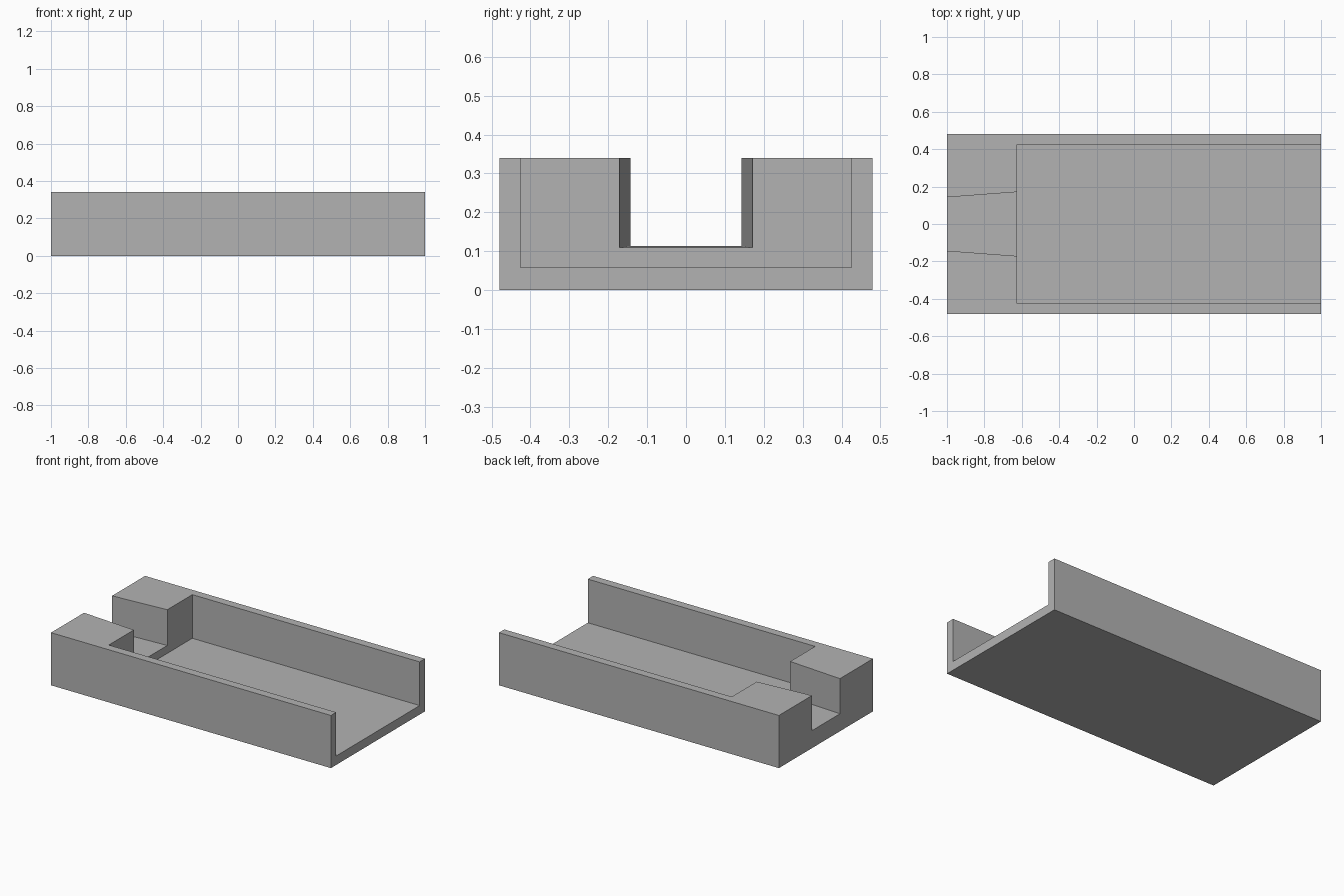
import bpy
import bmesh

cube = bpy.data.objects.get("Cube")
if cube:
    bpy.data.objects.remove(cube, do_unlink=True)

LENGTH, HALF_WIDTH, HEIGHT = 1.0, 0.48, 0.34
POCKET_END, POCKET_HALF, FLOOR = -0.625, 0.426, 0.058
CLEAR = 0.1  # how far the cutters reach past the body

grey = bpy.data.materials.new("plain grey")
grey.use_nodes = True
colour = (0.45, 0.45, 0.45, 1)
grey.diffuse_color = colour
grey.node_tree.nodes["Principled BSDF"].inputs["Base Color"].default_value = colour


def loft(name, start, end):
    """Block between two rectangles, each (x, half width, bottom, top)."""
    bm = bmesh.new()
    rings = []
    for x, half, low, high in (start, end):
        corners = ((-half, low), (half, low), (half, high), (-half, high))
        rings.append([bm.verts.new((x, y, z)) for y, z in corners])
    a, b = rings
    bm.faces.new(a)
    bm.faces.new(b)
    for i in range(4):
        j = (i + 1) % 4
        bm.faces.new((a[i], a[j], b[j], b[i]))
    bmesh.ops.recalc_face_normals(bm, faces=bm.faces)
    mesh = bpy.data.meshes.new(name)
    bm.to_mesh(mesh)
    bm.free()
    mesh.materials.append(grey)
    obj = bpy.data.objects.new(name, mesh)
    bpy.context.collection.objects.link(obj)
    return obj


def cut(body, cutter):
    """Subtract the cutter for good, then discard it."""
    cutter.hide_render = True
    mod = body.modifiers.new("cut", 'BOOLEAN')
    mod.operation = 'DIFFERENCE'
    mod.solver = 'EXACT'
    mod.object = cutter
    bpy.context.view_layer.objects.active = body
    bpy.ops.object.modifier_apply(modifier=mod.name)
    bpy.data.objects.remove(cutter, do_unlink=True)


# Solid block
tray = loft("tray_body", (-LENGTH, HALF_WIDTH, 0, HEIGHT),
            (LENGTH, HALF_WIDTH, 0, HEIGHT))

# Wide pocket, open at the top and at the +x end
top = HEIGHT + CLEAR
cut(tray, loft("pocket_cutter", (POCKET_END, POCKET_HALF, FLOOR, top),
               (LENGTH + CLEAR, POCKET_HALF, FLOOR, top)))


# Slot through the end block, narrowing and rising slightly outward
def slot_section(x):
    t = (x - POCKET_END) / (-LENGTH - POCKET_END)
    return (x, 0.171 - 0.028 * t, 0.109 + 0.004 * t, top)


cut(tray, loft("slot_cutter", slot_section(-LENGTH - CLEAR),
               slot_section(POCKET_END + CLEAR)))
